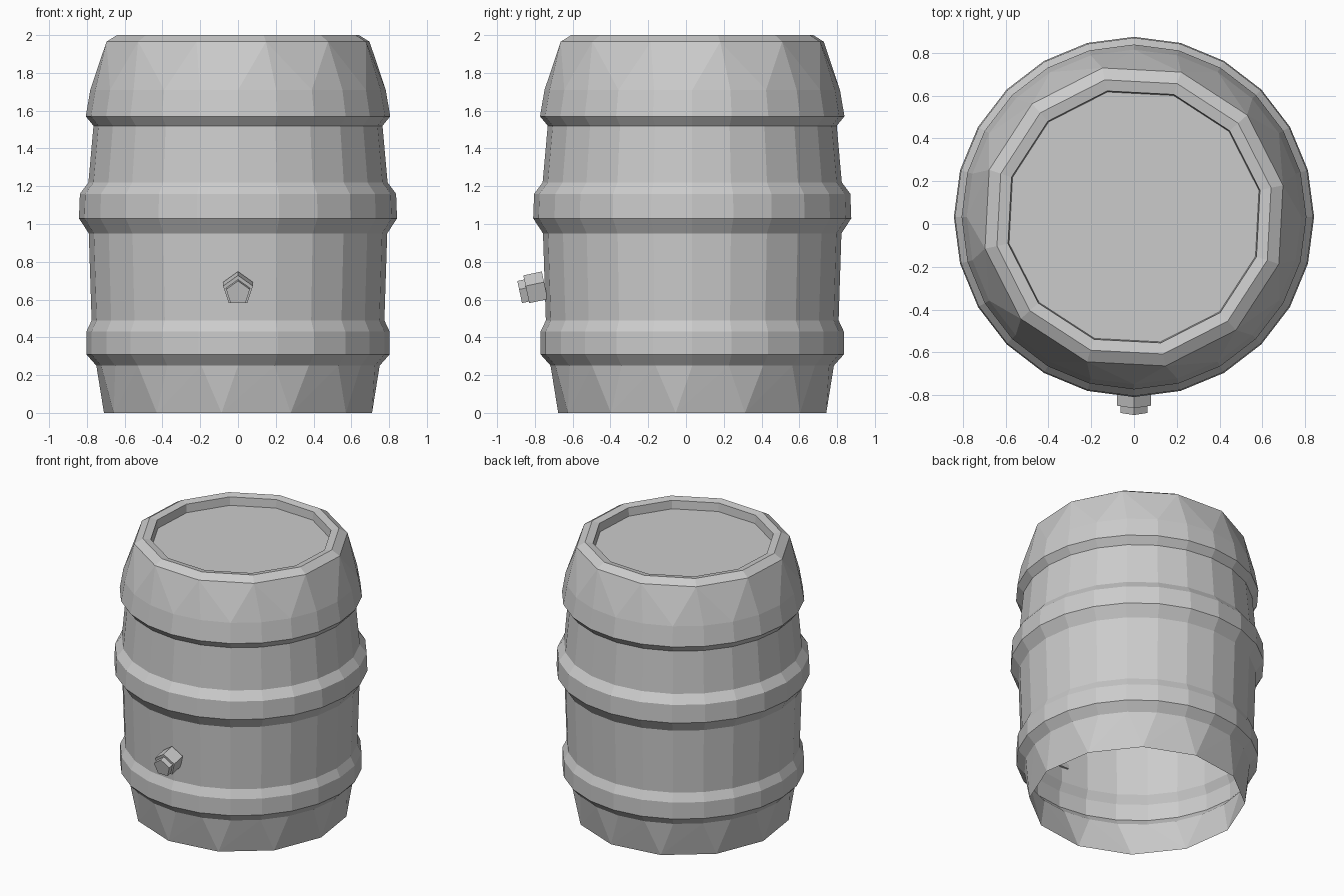
import bpy, bmesh, math
from mathutils import Matrix

if "Cube" in bpy.data.objects:
    bpy.data.objects.remove(bpy.data.objects["Cube"])

CY = 0.033  # barrel axis is slightly behind centre, as the tap sticks out in front


def ring(bm, n, r, z, offset=0.0):
    verts = []
    for i in range(n):
        a = math.radians(offset) + 2 * math.pi * i / n
        verts.append(bm.verts.new((r * math.cos(a), CY + r * math.sin(a), z)))
    return verts


def bridge(bm, lo, hi):
    n = len(lo)
    for i in range(n):
        j = (i + 1) % n
        bm.faces.new((lo[i], lo[j], hi[j], hi[i]))


def bridge_half(bm, wide, few, shift):
    # joins a 24-sided ring to a 12-sided ring with triangles
    n, m = len(wide), len(few)
    for k in range(m):
        j = 2 * k + shift
        a, b, c = (wide[(j + d) % n] for d in (-1, 0, 1))
        bm.faces.new((few[k], a, b))
        bm.faces.new((few[k], b, c))
        bm.faces.new((few[k], c, few[(k + 1) % m]))


def finish(bm, name):
    bmesh.ops.recalc_face_normals(bm, faces=bm.faces)
    me = bpy.data.meshes.new(name)
    bm.to_mesh(me)
    bm.free()
    ob = bpy.data.objects.new(name, me)
    bpy.context.collection.objects.link(ob)
    return ob


# Barrel shell with hoops: (radius, z), 24 sides
profile = [(0.75, 0.25), (0.803, 0.31), (0.803, 0.43), (0.775, 0.49),
           (0.79, 0.95), (0.842, 1.03), (0.837, 1.16), (0.792, 1.22),
           (0.765, 1.52), (0.806, 1.57), (0.782, 1.71)]
bm = bmesh.new()
rings = [ring(bm, 24, r, z) for r, z in profile]
for lo, hi in zip(rings, rings[1:]):
    bridge(bm, lo, hi)

# Coarser open foot
bridge_half(bm, rings[0], ring(bm, 12, 0.715, 0.0, 23), 2)

# Coarser shoulder, rim and recessed lid
lid = [ring(bm, 12, r, z, 12) for r, z in
       [(0.712, 1.965), (0.655, 2.0), (0.602, 1.99), (0.597, 1.93)]]
bridge_half(bm, rings[-1], lid[0], 1)
for lo, hi in zip(lid, lid[1:]):
    bridge(bm, lo, hi)
bm.faces.new(lid[-1])
finish(bm, "barrel")


# Tap: two five-sided plugs tilted slightly downwards
def plug(name, r, depth, y, z):
    bm = bmesh.new()
    m = (Matrix.Translation((0, y, z)) @ Matrix.Rotation(math.radians(90 + 12), 4, 'X')
         @ Matrix.Rotation(math.radians(90), 4, 'Z'))
    rot = Matrix.Translation((0, 0, 0))
    bmesh.ops.create_cone(bm, cap_ends=True, segments=5, radius1=r, radius2=r,
                          depth=depth, matrix=rot)
    # turn the pentagon so that one corner points up
    top = max(bm.verts, key=lambda v: v.co.y)
    a = math.atan2(top.co.y, top.co.x)
    bm.transform(Matrix.Rotation(-a, 4, 'Z'))
    bm.transform(m)
    # keep the lean downwards towards the front
    front = min(v.co.z for v in bm.verts if v.co.y < y)
    back = min(v.co.z for v in bm.verts if v.co.y > y)
    if front > back:
        t = Matrix.Translation((0, y, z))
        bm.transform(t @ Matrix.Rotation(math.radians(24), 4, 'X') @ t.inverted())
    return finish(bm, name)


plug("tap_base", 0.083, 0.10, -0.795, 0.657)
plug("tap_end", 0.066, 0.07, -0.845, 0.641)
